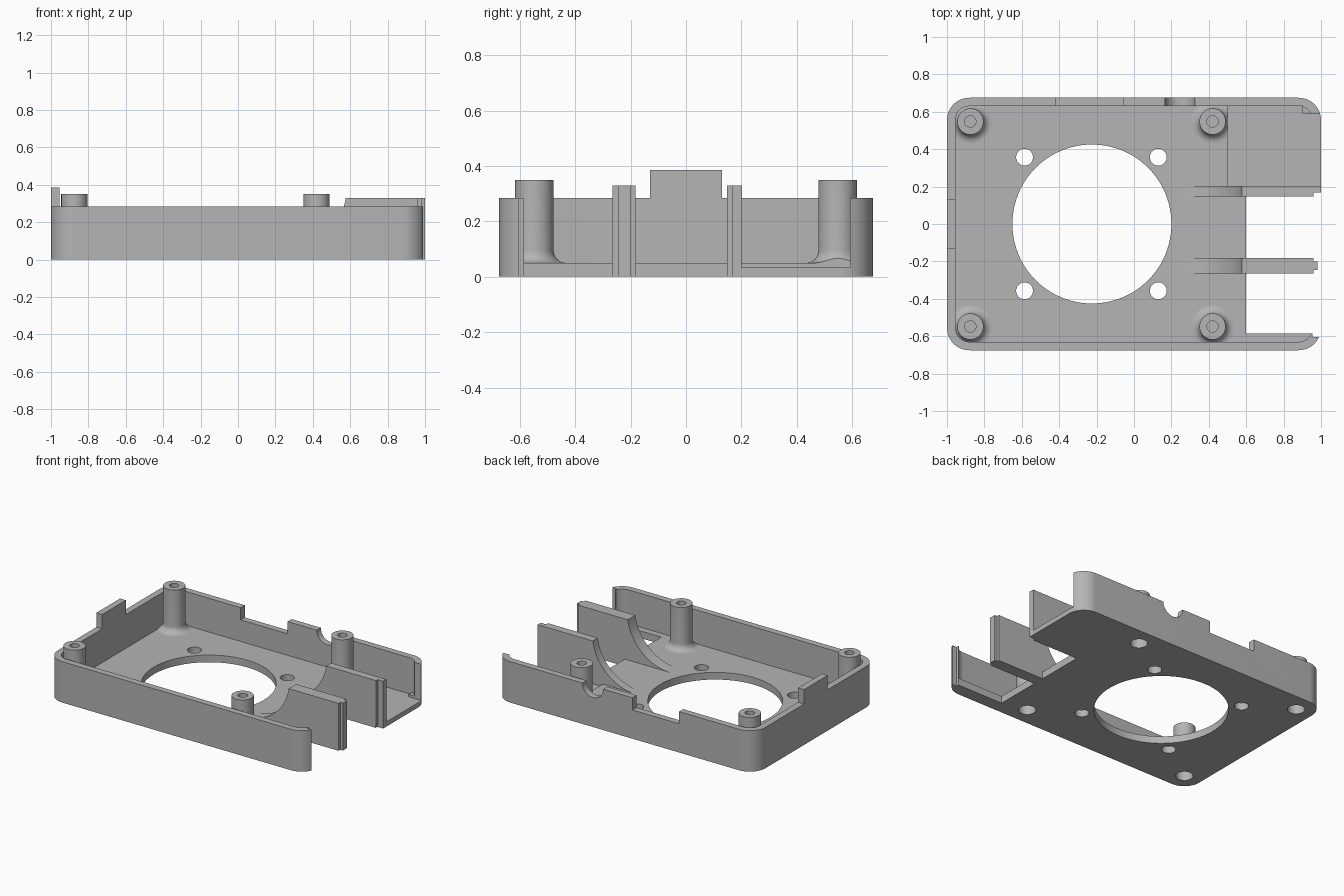
import bpy
import bmesh
from math import sin, cos, pi, radians

cube = bpy.data.objects.get("Cube")
if cube:
    bpy.data.objects.remove(cube, do_unlink=True)

grey = bpy.data.materials.new("light grey plastic")
grey.use_nodes = True
tone = (0.46, 0.46, 0.46, 1)
grey.diffuse_color = tone
grey.node_tree.nodes["Principled BSDF"].inputs["Base Color"].default_value = tone


def finish(name, bm):
    bmesh.ops.recalc_face_normals(bm, faces=bm.faces)
    mesh = bpy.data.meshes.new(name)
    bm.to_mesh(mesh)
    bm.free()
    mesh.materials.append(grey)
    obj = bpy.data.objects.new(name, mesh)
    bpy.context.collection.objects.link(obj)
    return obj


def prism(name, points, offset):
    """Extrude a closed 3D outline along an offset."""
    bm = bmesh.new()
    face = bm.faces.new([bm.verts.new(p) for p in points])
    new = bmesh.ops.extrude_face_region(bm, geom=[face], use_keep_orig=True)["geom"]
    bmesh.ops.translate(bm, vec=offset, verts=[v for v in new if isinstance(v, bmesh.types.BMVert)])
    return finish(name, bm)


def box(name, x0, x1, y0, y1, z0, z1):
    return prism(name, [(x0, y0, z0), (x1, y0, z0), (x1, y1, z0), (x0, y1, z0)], (0, 0, z1 - z0))


def rounded(name, hx, hy, r, z0, z1, steps=14):
    pts = []
    for k, (sx, sy) in enumerate([(1, 1), (-1, 1), (-1, -1), (1, -1)]):
        for i in range(steps + 1):
            a = (k + i / steps) * pi / 2
            pts.append((sx * (hx - r) + r * cos(a), sy * (hy - r) + r * sin(a), z0))
    return prism(name, pts, (0, 0, z1 - z0))


def rod(name, x, y, r, z0, z1, n=40):
    return prism(name, [(x + r * cos(2 * pi * i / n), y + r * sin(2 * pi * i / n), z0)
                        for i in range(n)], (0, 0, z1 - z0))


def select(obj):
    bpy.ops.object.select_all(action='DESELECT')
    obj.select_set(True)
    bpy.context.view_layer.objects.active = obj


def cut(obj, cutter):
    cutter.hide_render = True
    mod = obj.modifiers.new("cut", 'BOOLEAN')
    mod.operation = 'DIFFERENCE'
    mod.solver = 'EXACT'
    mod.object = cutter
    select(obj)
    bpy.ops.object.modifier_apply(modifier=mod.name)
    bpy.data.objects.remove(cutter, do_unlink=True)


def smooth(obj):
    select(obj)
    bpy.ops.object.shade_smooth_by_angle(angle=radians(30))


# Tray with floor and rounded walls
case = rounded("case_tray", 1, 0.675, 0.12, 0, 0.285)
cut(case, rounded("cavity", 0.955, 0.63, 0.075, 0.05, 1))

# Open end, floor bay and lowered corner floor
cut(case, box("bay", 0.6, 0.957, -0.585, 0.15, -1, 1))
cut(case, box("open_end", 0.955, 1.2, -0.603, 0.168, -1, 1))
cut(case, box("pocket_inner", 0.5, 0.9, 0.2, 0.63, 0.033, 1))
cut(case, box("pocket_outer", 0.5, 1.2, 0.2, 0.592, 0.033, 1))

# Fan opening and its screw holes
cut(case, rod("fan_hole", -0.225, 0, 0.425, -1, 1, 96))
for x in (-0.585, 0.13):
    for y in (-0.357, 0.357):
        cut(case, rod("screw_hole", x, y, 0.045, -1, 1))

# Back wall notch and round cable cut-out
cut(case, box("wall_notch", -0.42, -0.06, 0.6, 1, 0.2, 1))
n = 40
cut(case, prism("cable_cut", [(0.245 + 0.08 * cos(2 * pi * i / n), 0.6, 0.285 + 0.08 * sin(2 * pi * i / n))
                              for i in range(n)], (0, 0.3, 0)))

# Standoffs: turned profile with base fillet, blind top bore and underside bore
posts = [(x, y) for x in (-0.875, 0.42) for y in (-0.548, 0.548)]
for x, y in posts:
    cut(case, rod("post_bore", x, y, 0.055, -1, 1, 48))


def standoff(x, y):
    f = 0.045
    profile = [(0, 0.29), (0.03, 0.29), (0.03, 0.35), (0.07, 0.35)]
    profile += [(0.07 + f - f * cos(i * pi / 16), 0.05 + f - f * sin(i * pi / 16)) for i in range(9)]
    profile += [(0.07 + f, 0.04), (0.055, 0.04), (0.055, 0.2), (0, 0.2)]
    bm = bmesh.new()
    verts = [bm.verts.new((x + r, y, z)) for r, z in profile]
    edges = [bm.edges.new(pair) for pair in zip(verts, verts[1:])]
    bmesh.ops.spin(bm, geom=verts + edges, cent=(x, y, 0), axis=(0, 0, 1), angle=2 * pi, steps=48)
    bmesh.ops.remove_doubles(bm, verts=bm.verts, dist=0.0005)
    return finish("standoff", bm)


for x, y in posts:
    post = standoff(x, y)
    if x > 0 and y > 0:
        cut(post, box("pocket_trim", 0.5, 0.8, 0.2, 0.63, 0, 0.2))
    smooth(post)
smooth(case)


# Divider ribs with a scooped inner end and a thin end tongue
def divider(name, y0, y1, t0, t1, tip, base):
    pts = [(0.25, 0.02), (0.6, 0.02), (0.6, base), (0.96, base), (0.96, 0.33)]
    if base == 0.02:
        del pts[1:3]
    pts += [(0.25 + 0.33 * cos(a), 0.38 - 0.33 * sin(a))
            for a in (radians(8.7 + 81.3 * i / 20) for i in range(21))]
    rib = prism(name, [(x, y0, z) for x, z in pts], (0, y1 - y0, 0))
    smooth(rib)
    box(name + "_tongue", 0.95, tip, t0, t1, 0, 0.33)


divider("front_divider", -0.265, -0.183, -0.245, -0.2, 0.98, 0)
divider("back_divider", 0.148, 0.203, 0.168, 0.203, 1, 0.02)

# Locating tab on the closed end wall
box("end_tab", -1, -0.955, -0.13, 0.13, 0.27, 0.385)
